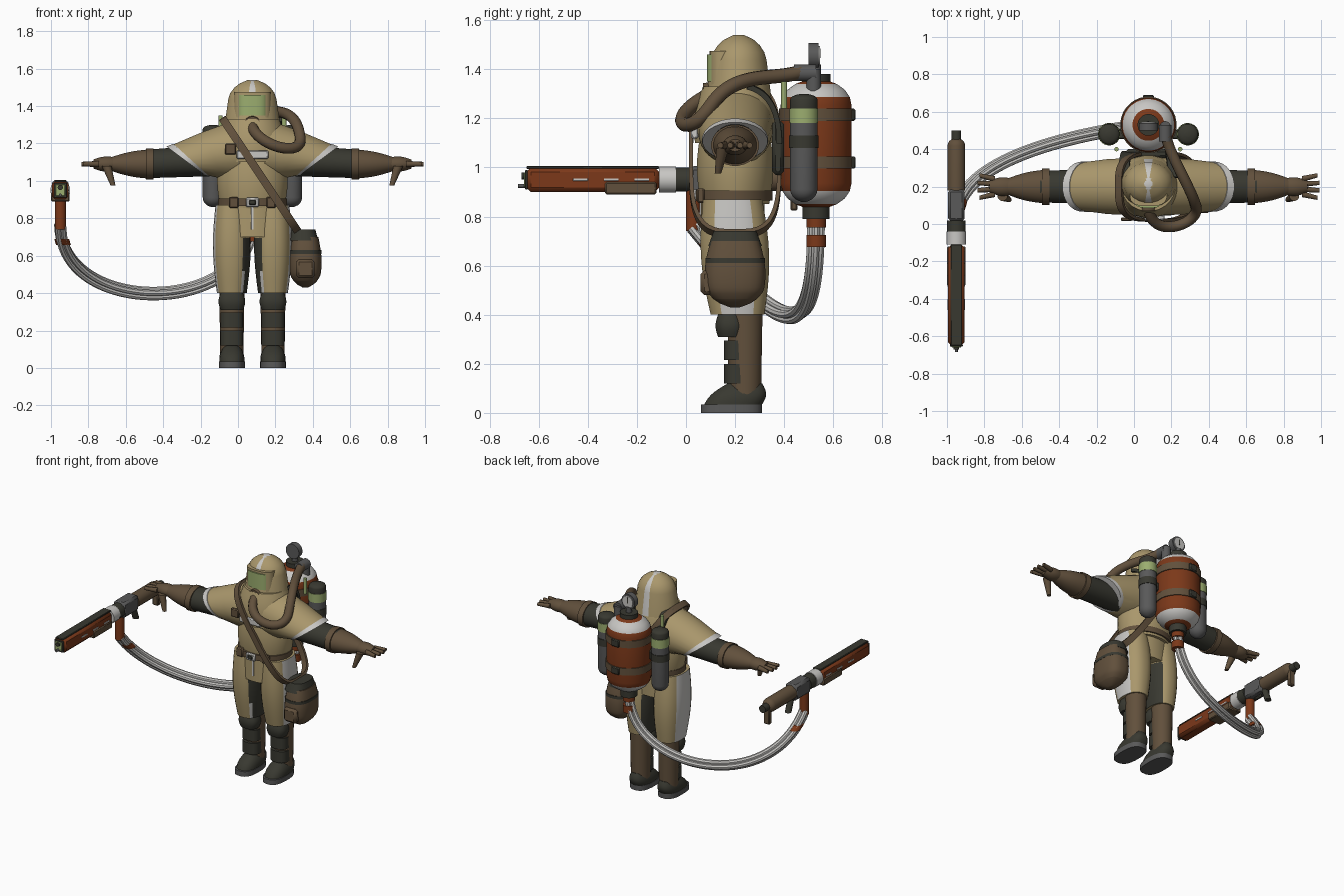
import bpy, bmesh, math
from mathutils import Vector

cube = bpy.data.objects.get("Cube")
if cube:
    bpy.data.objects.remove(cube)

# Shared anchors: body axis, tank, canisters, arms, legs and gun
CX, CY = .077, .2
TANK_Y, CAN_Y = .53, .48
ARM_Z, LEG_DX = 1.09, .11
GX, GZ = -.95, .95
AXIS = Vector((1, 0, 0)), Vector((0, 1, 0)), Vector((0, 0, 1))


def material(name, *rgb):
    m = bpy.data.materials.new(name)
    m.use_nodes = True
    m.diffuse_color = (*rgb, 1)
    m.node_tree.nodes["Principled BSDF"].inputs["Base Color"].default_value = (*rgb, 1)
    return m


KHAKI = material("khaki cloth", .4, .31, .15)
BROWN = material("brown leather", .12, .08, .045)
DARK = material("dark olive", .04, .04, .03)
GREY = material("steel grey", .1, .1, .1)
WHITE = material("pale trim", .58, .57, .55)
GREEN = material("green glass", .33, .42, .16)
RUST = material("rust red", .2, .04, .01)


def finish(name, bm, materials, rule=None):
    """Make a shaded object from a bmesh; rule(face) picks the material index."""
    bmesh.ops.recalc_face_normals(bm, faces=bm.faces)
    if rule:
        for face in bm.faces:
            face.material_index = rule(face)
    mesh = bpy.data.meshes.new(name)
    bm.to_mesh(mesh)
    bm.free()
    for m in materials:
        mesh.materials.append(m)
    ob = bpy.data.objects.new(name, mesh)
    bpy.context.collection.objects.link(ob)
    bpy.ops.object.select_all(action='DESELECT')
    ob.select_set(True)
    bpy.context.view_layer.objects.active = ob
    bpy.ops.object.shade_smooth_by_angle(angle=math.radians(40))


def loop_points(centre, a, b, sides, power=1):
    """Points of a superellipse with half axes a and b."""
    points = []
    for i in range(sides):
        angle = math.tau * (i + .5) / sides
        u, w = (math.copysign(abs(k) ** power, k) for k in (math.cos(angle), math.sin(angle)))
        points.append(centre + a * u + b * w)
    return points


def loft(name, rings, materials, rule=None):
    """Skin a list of point rings and cap both ends."""
    bm = bmesh.new()
    loops = [[bm.verts.new(p) for p in ring] for ring in rings]
    for low, high in zip(loops, loops[1:]):
        for i, vert in enumerate(low):
            bm.faces.new((low[i - 1], vert, high[i], high[i - 1]))
    bm.faces.new(loops[0])
    bm.faces.new(loops[-1])
    finish(name, bm, materials, rule)


def form(name, start, end, size, *materials, taper=1, bulge=0, dome_start=0, dome_end=0, sides=24, power=1, rule=None):
    """Tapered, swelling or domed solid between two points; size is its half width and depth."""
    start, end = Vector(start), Vector(end)
    span = [abs(k) for k in end - start]
    main = span.index(max(span))
    across = [AXIS[k] for k in range(3) if k != main]
    width, depth = size if isinstance(size, tuple) else (size, size)
    stops = {0, 1}
    if bulge:
        stops |= {k / 8 for k in range(8)}
    for k in range(6):
        rise = 1 - math.cos(math.pi * k / 10)
        stops |= {dome_start * rise, 1 - dome_end * rise}
    rings = []
    for t in sorted(stops):
        r = 1 + (taper - 1) * t + bulge * math.sin(math.pi * t)
        for dome, inset in ((dome_start, t), (dome_end, 1 - t)):
            if inset < dome:
                r *= max(.2, math.sqrt(1 - (1 - inset / dome) ** 2))
        rings.append(loop_points(start.lerp(end, t), across[0] * width * r, across[1] * depth * r, sides, power))
    loft(name, rings, materials, rule)


def upright(name, x, y, low, high, size, *materials, **options):
    form(name, (x, y, low), (x, y, high), size, *materials, **options)


def box(name, centre, size, mat, bevel=.006):
    bm = bmesh.new()
    bmesh.ops.create_cube(bm, size=1)
    for vert in bm.verts:
        vert.co = Vector(centre) + vert.co * Vector(size)
    bmesh.ops.bevel(bm, geom=bm.edges[:], offset=bevel, segments=1, affect='EDGES')
    finish(name, bm, [mat])


def bezier(*points, steps=20):
    """Sample the Bezier curve of any degree through the given handles."""
    n = len(points) - 1
    return [sum((Vector(p) * math.comb(n, k) * t ** k * (1 - t) ** (n - k) for k, p in enumerate(points)), Vector())
            for t in (i / steps for i in range(steps + 1))]


def sweep(name, path, width, height, side, mat, sides=12, shift=(0, 0)):
    """Tube, or ribbon if it has four sides, along a path; side starts the width direction."""
    a, rings = Vector(side), []
    for i, point in enumerate(path):
        along = (path[min(i + 1, len(path) - 1)] - path[max(i - 1, 0)]).normalized()
        a = (a - along * a.dot(along)).normalized()
        b = along.cross(a)
        rings.append(loop_points(point + a * shift[0] + b * shift[1], a * width, b * height, sides))
    loft(name, rings, [mat])


# Torso and belt
upright("jacket", CX, CY, .85, 1.15, (.17, .14), KHAKI, bulge=.12)
upright("hips", CX, .19, .7, .87, (.18, .13), KHAKI)
upright("belt", CX, .195, .865, .905, (.186, .158), BROWN)
box("buckle", (CX, .035, .885), (.07, .02, .05), WHITE)
box("buckle_centre", (CX, .03, .885), (.04, .02, .03), DARK)
for dx in (-.1, .1):
    box("belt_pouch", (CX + dx, .06, .885), (.05, .03, .06), BROWN)
box("front_seam", (CX, .06, .8), (.014, .01, .12), WHITE, bevel=.001)

# Shoulder cape, hood and mask
upright("cape_body", CX, CY, 1.1, 1.33, (.18, .165), KHAKI, taper=.8, bulge=.1)
box("chest_trim", (CX, .035, 1.14), (.17, .03, .045), WHITE)


def hood_paint(face):
    c = face.calc_center_median()
    return int(abs(c.x - CX) < .01 and (c.z > 1.46 or c.y > CY))


upright("hood", CX, .215, 1.2, 1.54, (.165, .145), KHAKI, WHITE, taper=.7, dome_end=.3, sides=20, rule=hood_paint)
upright("visor_frame", CX, .16, 1.33, 1.475, (.1, .065), KHAKI, power=.7)
upright("visor", CX, .16, 1.35, 1.46, (.086, .075), GREEN, power=.7)
form("mask_filter", (CX, .16, 1.3), (CX, .07, 1.3), .055, BROWN, taper=.8)
front_loop = bezier((CX, .1, 1.3), (CX, -.1, 1.2), (.37, 0, 1.1), (.33, .1, 1.25))
back_run = bezier((.33, .1, 1.25), (.3, .2, 1.4), (.2, .35, 1.35), (.17, .47, 1.39))
sweep("breathing_hose", front_loop + back_run[1:], .029, .029, AXIS[0], BROWN)

for s, tag in ((1, "left_"), (-1, "right_")):
    def at(dx, y, z):
        return Vector((CX + s * dx, y, z))

    # Cape sleeve with a slanted hem
    def cape_ring(t, grow=1):
        top = at(.08, CY, 1.33).lerp(at(.45, CY, 1.185), t)
        low = at(.06, CY, 1).lerp(at(.25, CY, 1.03), t)
        return loop_points((top + low) / 2, (top - low) / 2 * grow, AXIS[1] * (.155 - .025 * t) * grow, 24)
    loft(tag + "cape_sleeve", [cape_ring(0), cape_ring(.5, 1.04), cape_ring(.95)], [KHAKI])
    loft(tag + "cape_hem", [cape_ring(.92, 1.03), cape_ring(1.02, 1.03)], [WHITE])

    # Arm, gauntlet and hand
    form(tag + "sleeve", at(.2, CY, 1.11), at(.58, CY, ARM_Z), (.095, .085), DARK, taper=.9)
    form(tag + "gauntlet_cuff", at(.53, CY, ARM_Z), at(.57, CY, ARM_Z), (.098, .084), BROWN)
    form(tag + "gauntlet", at(.56, CY, ARM_Z), at(.76, CY, ARM_Z), (.09, .078), BROWN, taper=.45, bulge=.1)
    form(tag + "palm", at(.73, CY, ARM_Z), at(.85, CY, ARM_Z), (.043, .035), BROWN, taper=.7, bulge=.3)
    for i in range(4):
        spread = i / 3 - .5
        form(tag + "finger", at(.82, CY + spread * .08, ARM_Z), at(.92 - abs(spread) / 30, CY + spread * .12, ARM_Z),
             .017, BROWN, taper=.7, sides=10)
    form(tag + "thumb", at(.78, .15, 1.08), at(.745, .13, .975), .027, BROWN, taper=.5, sides=12)

    # Trouser leg with dark inner panel and pale side stripe
    def trouser_paint(face):
        facing = face.normal.x * s
        if facing > .93:
            return 1
        if facing < -.55 and face.calc_center_median().z < .72:
            return 2 if facing < -.72 else 1
        return 0
    form(tag + "trouser", at(LEG_DX, .21, .4), at(LEG_DX, .19, .87), (.08, .11), KHAKI, WHITE, DARK,
         taper=1.1, bulge=.22, sides=28, power=.85, rule=trouser_paint)

    # Lower leg and boot
    shin_x = CX + s * LEG_DX
    upright(tag + "shin", shin_x, .24, .05, .43, (.062, .066), BROWN, taper=1.1)
    for z in (.16, .255):
        upright(tag + "shin_guard", shin_x, .21, z - .04, z + .04, (.061, .055), DARK, power=.75)
    upright(tag + "knee_pad", shin_x, .18, .31, .4, (.06, .05), DARK, bulge=.2, power=.8)
    upright(tag + "boot_sole", shin_x, .185, 0, .035, (.07, .125), GREY, power=.75)
    form(tag + "boot", at(LEG_DX, .19, .03), at(LEG_DX, .24, .12), (.067, .118), DARK, taper=.6, bulge=.15, power=.8)

    # Side canister and pack strap
    can_x = CX + s * .21
    upright(tag + "canister", can_x, CAN_Y, .86, 1.2, .056, GREY, dome_start=.15)
    upright(tag + "canister_band", can_x, CAN_Y, 1.18, 1.24, .059, GREEN)
    upright(tag + "canister_cap", can_x, CAN_Y, 1.24, 1.3, .056, DARK, dome_end=.4)
    upright(tag + "canister_strap", can_x, CAN_Y, 1.08, 1.13, .06, DARK)
    form(tag + "vial", at(.17, .4, 1.24), at(.17, .4, 1.35), .012, GREEN, sides=10)
    box(tag + "canister_mount", at(.15, CAN_Y, 1.1), (.1, .05, .06), DARK)
    sweep(tag + "pack_strap", bezier(at(.11, .38, 1.1), at(.13, .38, 1.3), at(.13, .25, 1.33)), .04, .015, AXIS[0], DARK, sides=4)

# Satchel and its cross-body strap
bag_x = .36
upright("satchel", bag_x, CY, .43, .7, (.07, .1), BROWN, bulge=.25, dome_start=.3, power=.75)
upright("satchel_flap", bag_x - .01, CY, .68, .74, (.08, .11), DARK, taper=.8, power=.75)
upright("satchel_band", bag_x, CY, .61, .63, (.086, .122), DARK, power=.75)
box("satchel_pocket", (bag_x, .085, .53), (.1, .05, .1), BROWN, bevel=.015)
strap = loop_points(Vector((.12, CY, 1.03)), Vector((.2, 0, -.3)), AXIS[1] * .18, 48, .6)
sweep("satchel_strap", strap + strap[:1], .03, .012, (.83, 0, .55), BROWN, sides=4)
box("strap_buckle", (-.04, .025, 1.17), (.06, .02, .06), BROWN)


# Back tank
def tank(name, low, high, radius, *materials, **options):
    upright(name, CX, TANK_Y, low, high, radius, *materials, sides=32, **options)


def tank_paint(face):
    return int(.19 < abs(face.calc_center_median().z - 1.095) < .25)


tank("tank", .83, 1.36, .145, RUST, WHITE, dome_start=.2, dome_end=.2, rule=tank_paint)
for z in (1.02, 1.215):
    tank("tank_strap", z - .025, z + .025, .151, BROWN)
    box("strap_clasp", (CX, .68, z), (.06, .02, .05), DARK)
tank("bottom_valve", .79, .84, .055, DARK)
tank("top_cap", 1.34, 1.38, .058, DARK)
tank("gauge_stem", 1.36, 1.42, .02, GREY)
form("gauge_body", (CX, .5, 1.455), (CX, .54, 1.455), .052, GREY)
form("gauge_face", (CX, .53, 1.455), (CX, .545, 1.455), .04, WHITE)
box("gauge_needle", (CX, .545, 1.465), (.008, .006, .04), DARK, bevel=.001)
pipe_x = CX + .09
upright("outlet_pipe", pipe_x, .52, 1.28, 1.4, .03, GREY)
form("outlet_elbow", (pipe_x, TANK_Y, 1.385), (pipe_x, .44, 1.385), .034, GREY)
box("pack_plate", (CX, .375, 1.08), (.25, .05, .22), DARK, bevel=.015)

# Supply hose: a bundle of four tubes with collars at both ends
hose = bezier((CX, TANK_Y, .8), (CX, TANK_Y, .27), (GX, .43, .27), (GX, .03, .76), steps=40)
for i in range(4):
    turn = math.tau * i / 4
    sweep("supply_tube", hose, .017, .017, AXIS[1], WHITE, sides=8, shift=(math.cos(turn) / 50, math.sin(turn) / 50))
for z in (.7, .78):
    tank("tank_hose_collar", z - .025, z + .025, .04, RUST)
upright("gun_hose_collar", GX, .03, .74, GZ, .03, RUST)
form("gun_hose_band", hose[-4], hose[-3], .04, RUST)


# Flame gun, aimed along -y
def gun(name, back, front, radius, mat, z=GZ, **options):
    form(name, (GX, back, z), (GX, front, z), radius, mat, sides=16, **options)


box("gun_barrel", (GX, -.38, GZ), (.088, .54, .1), RUST, bevel=.018)
box("gun_barrel_top", (GX, -.38, GZ + .05), (.06, .54, .012), DARK, bevel=.003)
for side in (-.044, .044):
    for i in range(3):
        box("barrel_slot", (GX + side, i / 8 - .43, GZ), (.006, .06, .01), WHITE, bevel=.001)
box("fore_grip", (GX, -.225, .915), (.1, .21, .05), BROWN)
box("muzzle_plate", (GX, -.65, GZ), (.07, .01, .08), DARK, bevel=.002)
box("muzzle_face", (GX, -.655, GZ), (.05, .01, .06), GREEN, bevel=.002)
gun("muzzle_hole", -.65, -.67, .014, DARK, z=.965)
gun("igniter", -.64, -.685, .008, GREY, z=.925)
gun("white_collar", -.04, -.11, .054, WHITE)
gun("dark_collar", .02, -.045, .05, DARK)
box("receiver", (GX, .1, GZ), (.09, .17, .11), GREY, bevel=.015)
gun("stock", .18, .46, .048, BROWN, dome_end=.15)
gun("stock_knob", .44, .5, .026, DARK)
box("shoulder_plate", (GX, .44, .9), (.045, .03, .15), BROWN)
form("pistol_grip", (GX, .17, .93), (GX, .21, .82), .022, DARK, sides=10)
box("trigger_guard", (GX, .11, .885), (.02, .07, .02), DARK)
